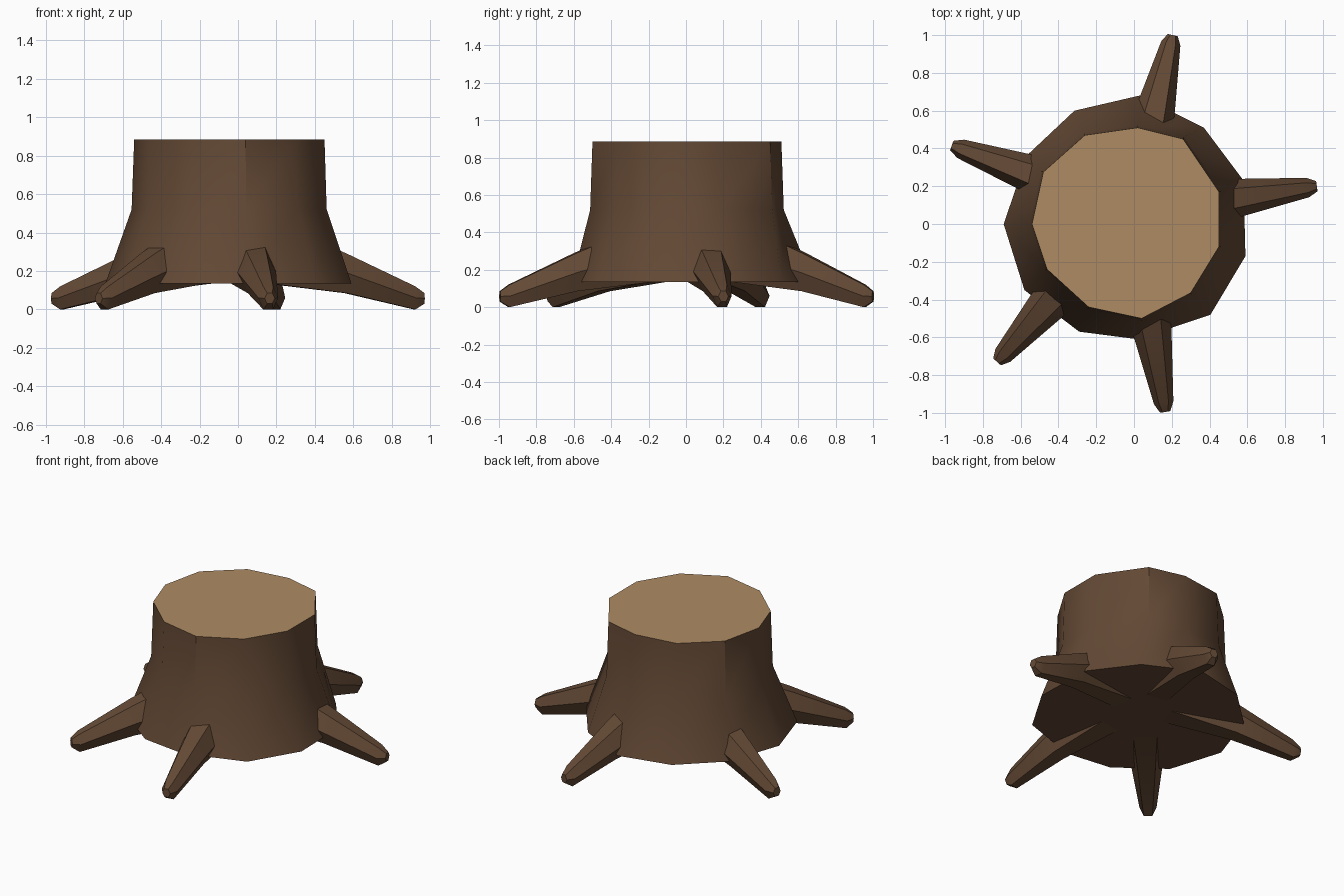
import bpy
from mathutils import Vector

if "Cube" in bpy.data.objects:
    bpy.data.objects.remove(bpy.data.objects["Cube"])


def material(name, color):
    m = bpy.data.materials.new(name)
    m.diffuse_color = (*color, 1)
    m.use_nodes = True
    m.node_tree.nodes["Principled BSDF"].inputs["Base Color"].default_value = m.diffuse_color
    return m


bark = material("bark", (0.125, 0.066, 0.035))
cut_wood = material("cut_wood", (0.42, 0.26, 0.125))


def loft(name, rings, mats, top_mat=0):
    """Skin a stack of equal-sized rings and cap both ends."""
    n = len(rings[0])
    verts = [v for ring in rings for v in ring]
    faces = [(r * n + i, r * n + (i + 1) % n, (r + 1) * n + (i + 1) % n, (r + 1) * n + i)
             for r in range(len(rings) - 1) for i in range(n)]
    faces.append(tuple(reversed(range(n))))
    faces.append(tuple(range(len(verts) - n, len(verts))))
    mesh = bpy.data.meshes.new(name)
    mesh.from_pydata(verts, [], faces)
    for m in mats:
        mesh.materials.append(m)
    mesh.polygons[len(faces) - 1].material_index = top_mat
    obj = bpy.data.objects.new(name, mesh)
    bpy.context.collection.objects.link(obj)
    bpy.ops.object.select_all(action='DESELECT')
    obj.select_set(True)
    bpy.context.view_layer.objects.active = obj
    bpy.ops.object.shade_smooth_by_angle(angle=0.62)
    return obj


# Trunk: eleven uneven sides, upright above, flared below
top = [(0.45, -0.12), (0.45, 0.17), (0.26, 0.45), (0.02, 0.51), (-0.26, 0.47), (-0.48, 0.275),
       (-0.54, 0.0), (-0.46, -0.24), (-0.24, -0.44), (0.04, -0.50), (0.30, -0.365)]
foot = [(0.59, -0.17), (0.58, 0.23), (0.37, 0.51), (0.03, 0.68), (-0.315, 0.60), (-0.565, 0.365),
        (-0.69, 0.0), (-0.58, -0.35), (-0.29, -0.57), (0.02, -0.61), (0.405, -0.48)]
loft("trunk", [[(x, y, 0.135) for x, y in foot],
               [(x * 1.025, y * 1.025, 0.52) for x, y in top],
               [(x, y, 0.885) for x, y in top]], [bark, cut_wood], 1)

# Roots: tapered six-sided spikes running out from inside the trunk
roots = [("right", (0.56, 0.14), (0.968, 0.20)),
         ("back", (0.12, 0.63), (0.205, 1.0)),
         ("left", (-0.56, 0.27), (-0.965, 0.415)),
         ("front_left", (-0.47, -0.44), (-0.725, -0.73)),
         ("front", (0.10, -0.59), (0.165, -0.995))]
# position from rim (0) to tip (1), bottom z, top z, half width
stations = [(-1.1, 0.14, 0.48, 0.15), (0, 0.085, 0.29, 0.10),
            (0.88, 0.0, 0.12, 0.052), (1, 0.03, 0.085, 0.027)]
section = [(-0.5, -1), (0.5, -1), (1, 0), (0.5, 1), (-0.5, 1), (-1, 0)]
for name, rim, tip in roots:
    rim, tip = Vector(rim), Vector(tip)
    along = tip - rim
    side = Vector((-along.y, along.x)).normalized()
    rings = []
    for s, low, high, half in stations:
        p = rim + along * s
        rings.append([(*(p + side * u * half), (low + high) / 2 + w * (high - low) / 2)
                      for u, w in section])
    loft(name + "_root", rings, [bark])
